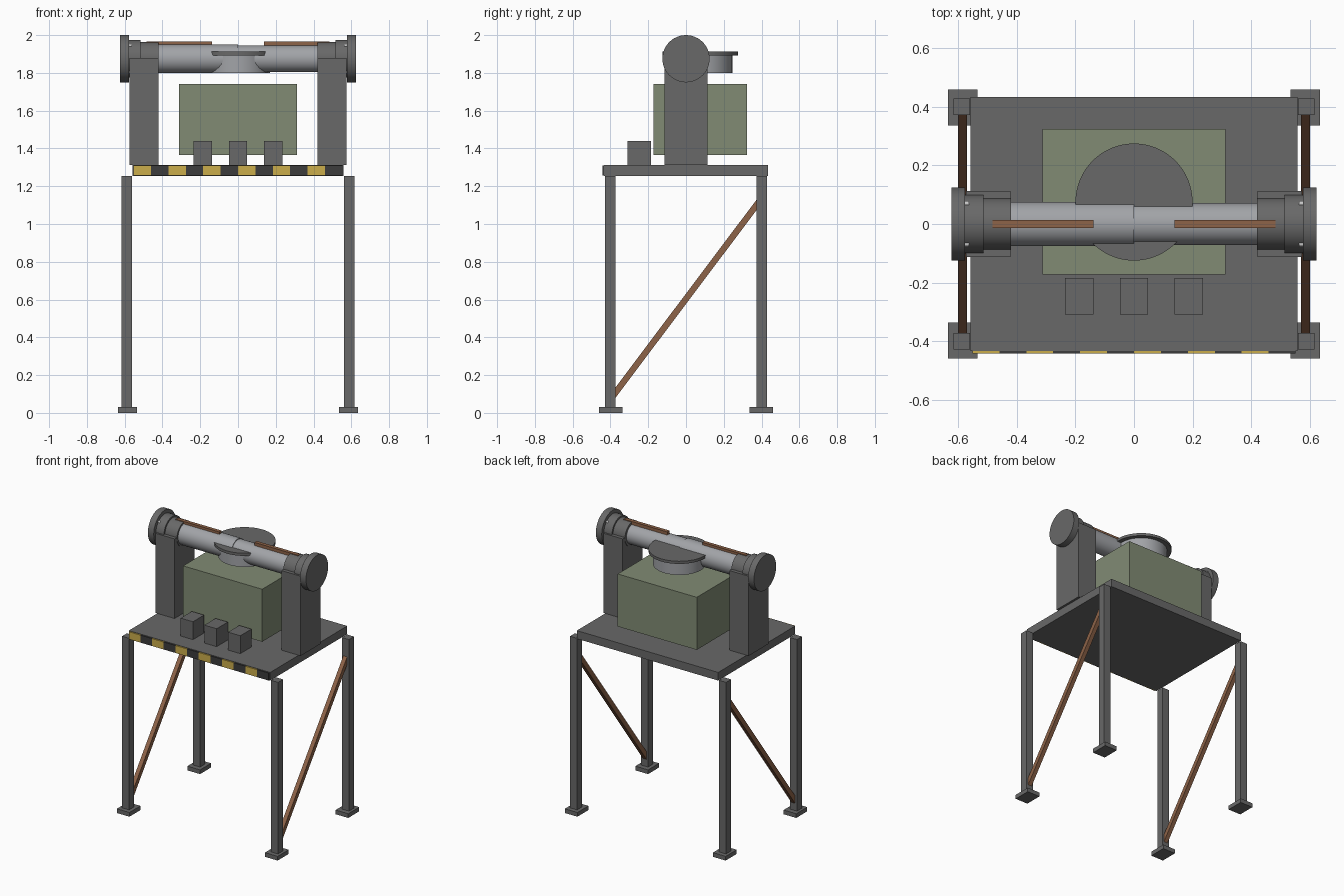
import bpy
import math
from mathutils import Vector, Matrix

cube = bpy.data.objects.get("Cube")
if cube:
    bpy.data.objects.remove(cube, do_unlink=True)


def material(name, rgb):
    m = bpy.data.materials.new(name)
    m.use_nodes = True
    m.diffuse_color = (*rgb, 1)
    m.node_tree.nodes["Principled BSDF"].inputs["Base Color"].default_value = (*rgb, 1)
    return m


STEEL = material("dark steel", (0.14, 0.14, 0.14))
TUBE = material("light steel", (0.36, 0.37, 0.39))
GREEN = material("olive green", (0.22, 0.26, 0.175))
COPPER = material("copper brown", (0.27, 0.125, 0.065))
YELLOW = material("hazard yellow", (0.60, 0.42, 0.07))
BLACK = material("hazard black", (0.045, 0.045, 0.045))
BOLT = material("bolt silver", (0.6, 0.6, 0.6))


def box(name, mat, x, y, z):
    """Box from (low, high) ranges on each axis."""
    bpy.ops.mesh.primitive_cube_add(size=1)
    o = bpy.context.object
    o.name = name
    o.data.transform(Matrix.Diagonal((x[1] - x[0], y[1] - y[0], z[1] - z[0], 1)))
    o.location = [(r[0] + r[1]) / 2 for r in (x, y, z)]
    o.data.materials.append(mat)
    return o


def around(c, size):
    return (c - size / 2, c + size / 2)


def cylinder(name, mat, start, end, radius, sides=48):
    """Cylinder running between two points."""
    a, b = Vector(start), Vector(end)
    bpy.ops.mesh.primitive_cylinder_add(vertices=sides, radius=radius, depth=(b - a).length)
    o = bpy.context.object
    o.name = name
    o.location = (a + b) / 2
    o.rotation_euler = (b - a).to_track_quat("Z", "Y").to_euler()
    o.data.materials.append(mat)
    bpy.ops.object.shade_smooth_by_angle(angle=math.radians(35))
    return o


DECK_TOP = 1.312
AXIS = 1.875

# Deck with hazard striping along its front edge
box("deck", STEEL, (-0.558, 0.558), (-0.434, 0.434), (1.254, DECK_TOP))
pitch = 0.092
for i in range(12):
    x = (i - 6) * pitch
    box("hazard_stripe", BLACK if i % 2 else YELLOW, (x, x + pitch),
        (-0.443, -0.434), (1.256, 1.309))

# Legs, feet and diagonal braces
for side, s in (("left", 1), ("right", -1)):
    for end, e in (("back", 1), ("front", -1)):
        box(f"{end}_{side}_leg", STEEL, around(s * 0.588, 0.056),
            around(e * 0.4, 0.056), (0.03, 1.254))
        box(f"{end}_{side}_foot", STEEL, around(s * 0.585, 0.1),
            around(e * 0.398, 0.124), (0, 0.03))
    low, high = Vector((s * 0.586, -0.39, 0.085)), Vector((s * 0.586, 0.39, 1.123))
    brace = box(f"{side}_brace", COPPER, around(0, 0.03), around(0, 0.033),
                around(0, (high - low).length))
    brace.location = (low + high) / 2
    brace.rotation_euler.x = -math.atan2(high.y - low.y, high.z - low.z)

# Green cabinet and the three control boxes
box("cabinet", GREEN, (-0.312, 0.312), (-0.173, 0.324), (1.365, 1.74))
for x in (-0.187, 0, 0.187):
    box("control_box", STEEL, around(x, 0.097), (-0.31, -0.184), (DECK_TOP, 1.44))

# Pillars, bearing collars and end flanges carrying the tube
for side, s in (("left", 1), ("right", -1)):
    box(f"{side}_pillar", STEEL, around(s * 0.498, 0.152), around(0, 0.226),
        (DECK_TOP, 1.88))
    for part, inner, outer, radius in (("end_flange", 0.578, 0.624, 0.125),
                                       ("outer_collar", 0.515, 0.578, 0.1),
                                       ("inner_collar", 0.42, 0.515, 0.088)):
        cylinder(f"{side}_{part}", STEEL, (s * inner, 0, AXIS), (s * outer, 0, AXIS), radius)
    for k in range(4):
        a = math.radians(45 + 90 * k)
        y, z = 0.098 * math.cos(a), AXIS + 0.098 * math.sin(a)
        cylinder(f"{side}_flange_bolt", BOLT, (s * 0.564, y, z), (s * 0.58, y, z), 0.007, 12)
    box(f"{side}_top_strip", COPPER, around(s * 0.311, 0.345), around(0, 0.026),
        (1.942, 1.967))

# Horizontal tube in two diameters
cylinder("right_tube", TUBE, (-0.43, 0, AXIS), (0, 0, AXIS), 0.076)
cylinder("left_tube", TUBE, (0, 0, AXIS), (0.43, 0, AXIS), 0.071)

# Round port with its lid
cylinder("port_neck", TUBE, (0, 0.075, 1.80), (0, 0.075, 1.9), 0.17, 64)
cylinder("port_lid", STEEL, (0, 0.075, 1.893), (0, 0.075, 1.912), 0.2, 64)
